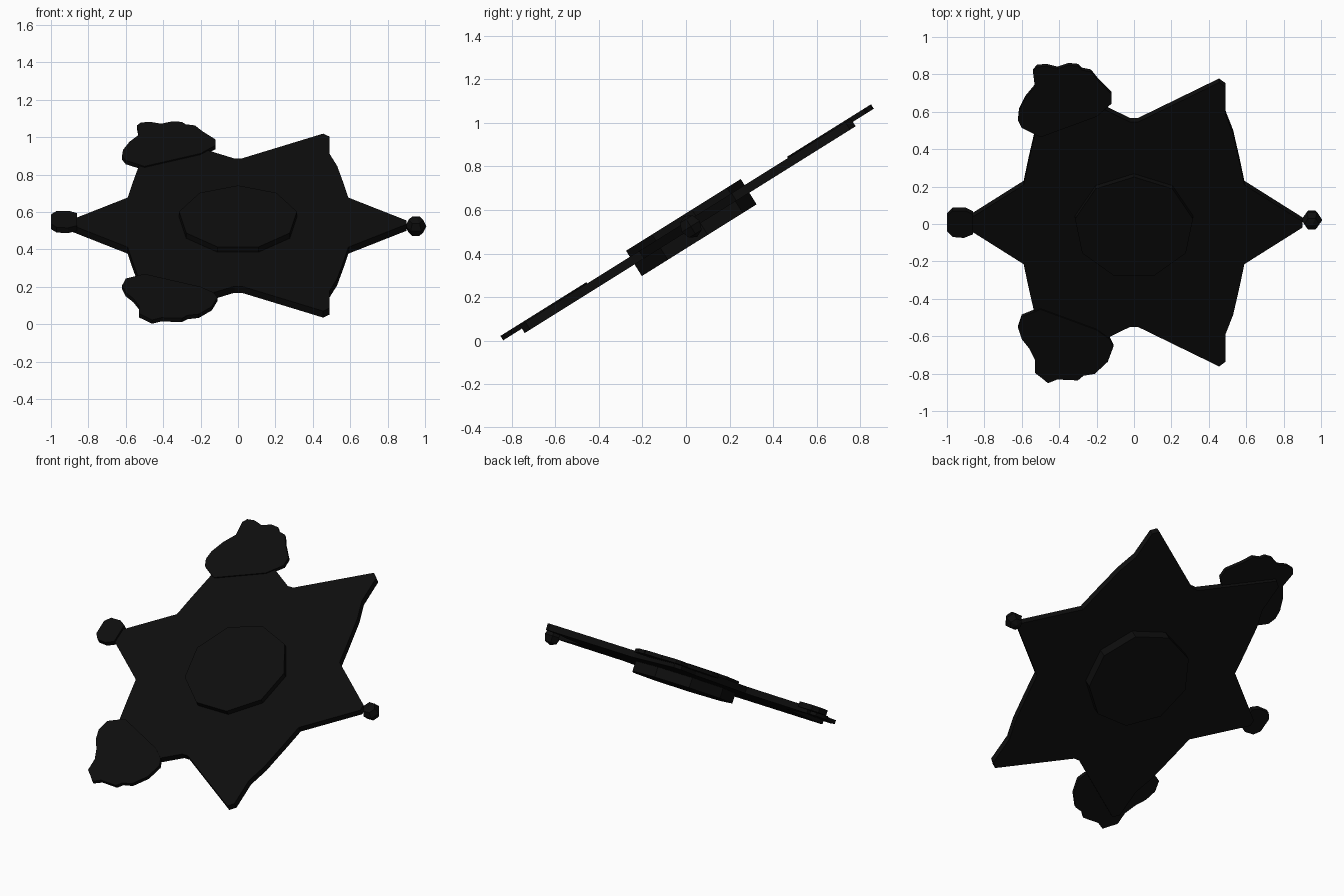
import bpy
import bmesh
import math
from mathutils import Matrix

cube = bpy.data.objects.get("Cube")
if cube:
    bpy.data.objects.remove(cube)

TILT = math.radians(32)
FRAME = Matrix.Translation((0, 0, .54)) @ Matrix.Rotation(TILT, 4, 'X')

black = bpy.data.materials.new("near black")
colour = (.004, .004, .004, 1)
black.use_nodes = True
black.diffuse_color = colour
black.node_tree.nodes["Principled BSDF"].inputs["Base Color"].default_value = colour


def finish(name, bm):
    """Turn a bmesh built flat on the badge plane into a tilted object."""
    bmesh.ops.recalc_face_normals(bm, faces=bm.faces)
    mesh = bpy.data.meshes.new(name)
    bm.to_mesh(mesh)
    bm.free()
    mesh.materials.append(black)
    obj = bpy.data.objects.new(name, mesh)
    obj.matrix_world = FRAME
    bpy.context.collection.objects.link(obj)
    return obj


def plate(name, outline, bottom, top):
    """Extrude a closed outline between two heights above the badge plane."""
    bm = bmesh.new()
    face = bm.faces.new([bm.verts.new((x, y, bottom)) for x, y in outline])
    result = bmesh.ops.extrude_face_region(bm, geom=[face])
    raised = [g for g in result["geom"] if isinstance(g, bmesh.types.BMVert)]
    bmesh.ops.translate(bm, verts=raised, vec=(0, 0, top - bottom))
    return finish(name, bm)


def on_plane(points):
    """Stretch plan-view points onto the tilted plane."""
    return [(x, y / math.cos(TILT)) for x, y in points]


# Six-pointed star: one quarter outline mirrored both ways
quarter = [(.9, .02), (.59, .25), (.565, .39), (.53, .57), (.49, .69),
           (.49, .865), (.455, .895), (.02, .645)]
half = quarter + [(-x, y) for x, y in reversed(quarter)]
star = half + [(x, -y) for x, y in reversed(half)]
plate("star_plate", star, -.036, .005)

# Nine-sided hub running through the star
hub = [(.32 * math.cos(a), .32 * math.sin(a))
       for a in (math.pi / 2 + k * math.tau / 9 for k in range(9))]
plate("hub", hub, -.099, .038)

# Thin lobed ornaments on the two left-hand points
back_lobes = [(-.5, .47), (-.6, .52), (-.62, .56), (-.615, .61), (-.58, .68),
              (-.53, .74), (-.54, .82), (-.52, .845), (-.47, .85), (-.41, .835),
              (-.35, .855), (-.3, .85), (-.28, .83), (-.23, .82), (-.19, .77),
              (-.12, .7), (-.12, .65), (-.2, .58)]
front_lobes = [(-.5, -.45), (-.6, -.49), (-.62, -.55), (-.6, -.61),
               (-.56, -.66), (-.53, -.72), (-.53, -.79), (-.49, -.82),
               (-.46, -.845), (-.41, -.825), (-.3, -.83), (-.27, -.805),
               (-.21, -.795), (-.14, -.73), (-.11, -.65), (-.13, -.61),
               (-.2, -.56)]
plate("back_ornament", on_plane(back_lobes), -.012, .012)
plate("front_ornament", on_plane(front_lobes), -.012, .012)

# Small round ornament on the right-hand tip
tip_lobe = [(-.86, .06), (-.9, .08), (-.97, .08), (-1, .05), (-1, -.03),
            (-.97, -.06), (-.91, -.065), (-.86, -.045)]
plate("tip_ornament", on_plane(tip_lobe), -.015, .018)

# Faceted bead on the opposite tip
bm = bmesh.new()
bmesh.ops.create_uvsphere(
    bm, u_segments=6, v_segments=4, radius=.056,
    matrix=Matrix.Translation((.951, .01, -.025)) @ Matrix.Rotation(math.pi / 6, 4, 'Z'))
finish("tip_bead", bm)
